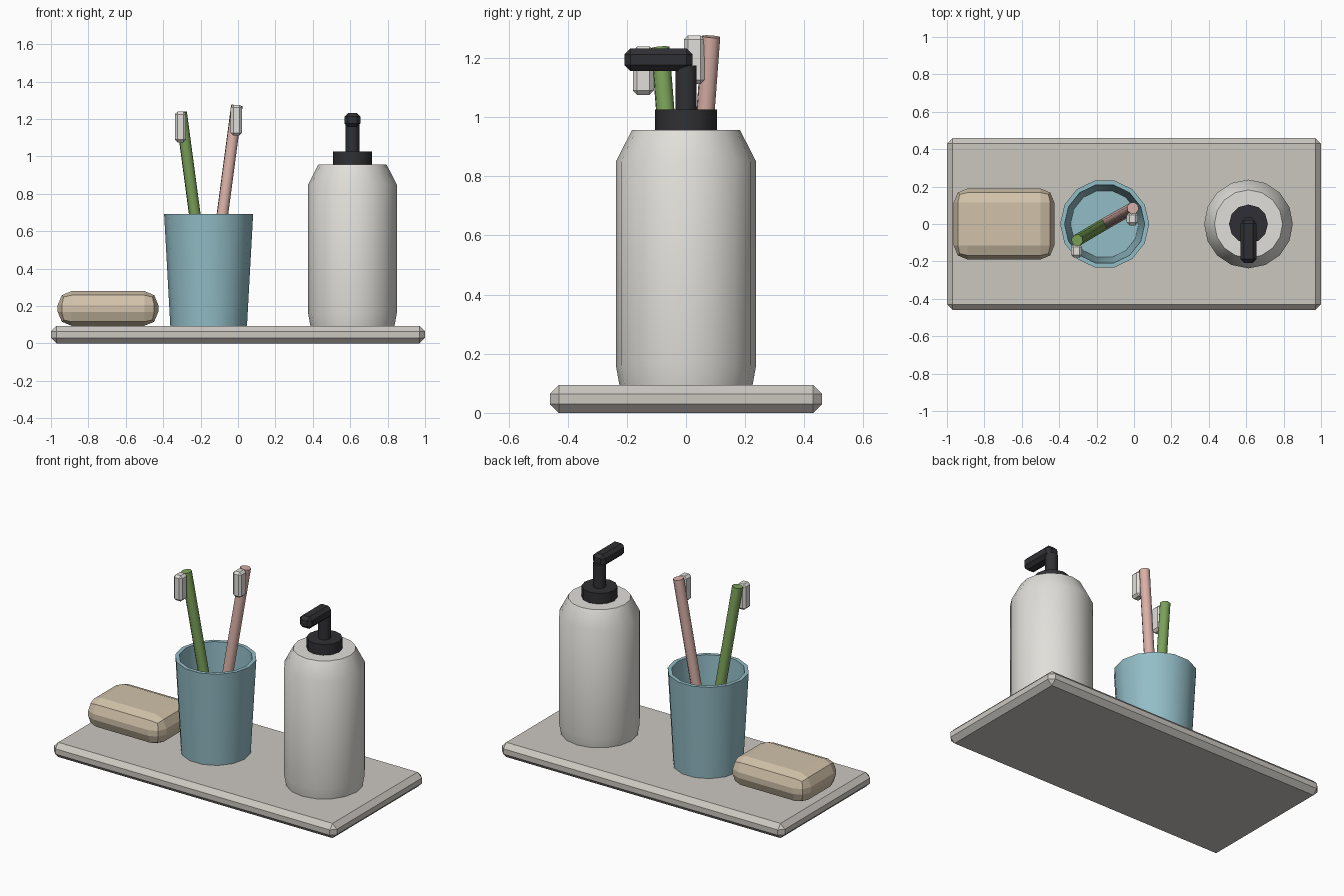
import bpy, bmesh, math
from mathutils import Vector, Matrix

if "Cube" in bpy.data.objects:
    bpy.data.objects.remove(bpy.data.objects["Cube"])


def material(name, rgb):
    m = bpy.data.materials.new(name)
    m.diffuse_color = (*rgb, 1)
    m.use_nodes = True
    m.node_tree.nodes["Principled BSDF"].inputs["Base Color"].default_value = m.diffuse_color
    return m


STONE = material("stone", (0.60, 0.57, 0.53))
CREAM = material("soap_cream", (0.64, 0.54, 0.40))
BLUE = material("cup_blue", (0.29, 0.51, 0.57))
WHITE = material("bottle_white", (0.75, 0.74, 0.70))
BLACK = material("pump_black", (0.03, 0.03, 0.035))
GREEN = material("green", (0.20, 0.36, 0.10))
PINK = material("pink", (0.70, 0.44, 0.39))


def finish(bm, name, mat, smooth=None):
    bmesh.ops.recalc_face_normals(bm, faces=bm.faces)
    me = bpy.data.meshes.new(name)
    bm.to_mesh(me)
    bm.free()
    me.materials.append(mat)
    ob = bpy.data.objects.new(name, me)
    bpy.context.collection.objects.link(ob)
    if smooth:
        bpy.ops.object.select_all(action='DESELECT')
        bpy.context.view_layer.objects.active = ob
        ob.select_set(True)
        bpy.ops.object.shade_smooth_by_angle(angle=math.radians(smooth))
    return ob


def block(name, lo, hi, bevel, mat, segments=1):
    lo, hi = Vector(lo), Vector(hi)
    bm = bmesh.new()
    bmesh.ops.create_cube(bm, size=1, matrix=Matrix.LocRotScale((lo + hi) / 2, None, hi - lo))
    bmesh.ops.bevel(bm, geom=bm.edges[:], offset=bevel, segments=segments,
                    profile=0.5, affect='EDGES')
    return finish(bm, name, mat)


def lathe(name, x, profile, sides, mat):
    """Spin (radius, z) points; both profile ends are capped."""
    bm = bmesh.new()
    rings = [[bm.verts.new((x + r * math.cos(math.tau * i / sides),
                            r * math.sin(math.tau * i / sides), z))
              for i in range(sides)] for r, z in profile]
    for a, b in zip(rings, rings[1:]):
        for i in range(sides):
            j = (i + 1) % sides
            bm.faces.new((a[i], a[j], b[j], b[i]))
    bm.faces.new(rings[0][::-1])
    bm.faces.new(rings[-1])
    return finish(bm, name, mat, 40)


def rod(name, start, end, radius, sides, mat):
    start, end = Vector(start), Vector(end)
    d = end - start
    rot = d.to_track_quat('Z', 'Y')
    bm = bmesh.new()
    bmesh.ops.create_cone(bm, cap_ends=True, segments=sides, radius1=radius, radius2=radius,
                          depth=d.length, matrix=Matrix.LocRotScale((start + end) / 2, rot, None))
    return finish(bm, name, mat, 50)


# Tray and soap bar
block("tray", (-1, -0.46, 0), (1, 0.46, 0.094), 0.03, STONE)
block("soap_bar", (-0.964, -0.19, 0.094), (-0.426, 0.19, 0.28), 0.075, CREAM, 2)

# Hollow tumbler
CUP_X = -0.157
lathe("tumbler", CUP_X, [(0.205, 0.094), (0.238, 0.692), (0.214, 0.692), (0.182, 0.13)], 14, BLUE)

# Toothbrushes leaning apart in the tumbler
for label, tip, mat in (("green", (-0.304, -0.087, 1.235), GREEN),
                        ("pink", (-0.006, 0.085, 1.272), PINK)):
    rod(label + "_brush_handle", (CUP_X, 0, 0.135), tip, 0.032, 8, mat)
    c = Vector(tip) + Vector((-0.003, -0.057, -0.078))
    h = Vector((0.03, 0.035, 0.082))
    block(label + "_brush_head", c - h, c + h, 0.014, WHITE)

# Soap dispenser: bottle, collar, stem, spout
PUMP_X = 0.612
lathe("bottle", PUMP_X, [(0.225, 0.094), (0.237, 0.16), (0.237, 0.85), (0.182, 0.957)], 16, WHITE)
lathe("pump_collar", PUMP_X, [(0.104, 0.95), (0.104, 1.025)], 12, BLACK)
lathe("pump_stem", PUMP_X, [(0.038, 1.02), (0.038, 1.175)], 10, BLACK)
block("pump_spout", (PUMP_X - 0.043, -0.208, 1.156), (PUMP_X + 0.043, 0.022, 1.232), 0.02, BLACK)
